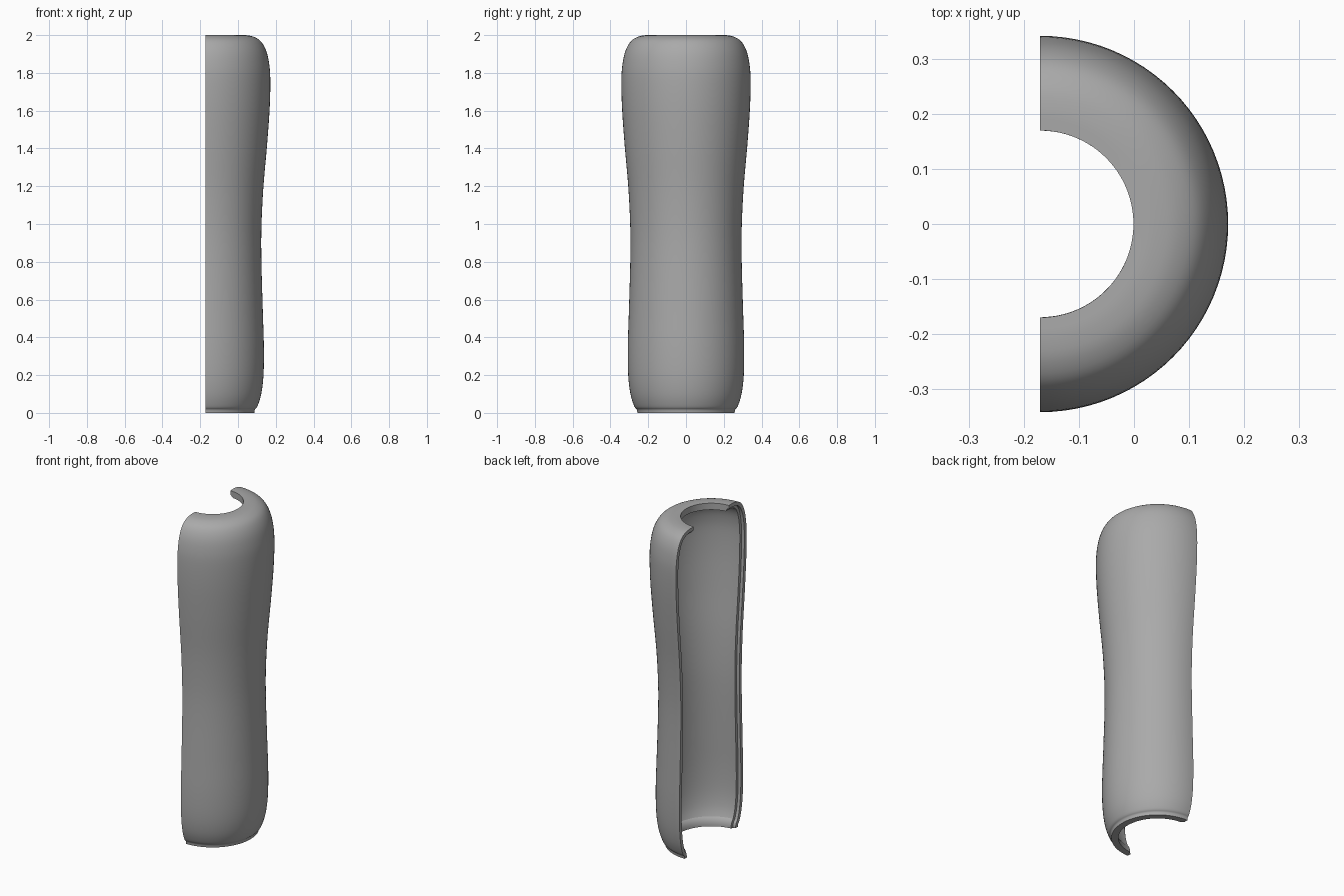
import bpy, bmesh
from math import asin, cos, sin, pi, sqrt
from mathutils import Vector

cube = bpy.data.objects.get("Cube")
if cube:
    bpy.data.objects.remove(cube)

AXIS_X = -0.171      # the shell is half a turn around this line
OUTER_SKIN = 0.022   # thickness of the outer part of the wall
WALL = 0.04          # full wall thickness
REBATE = 0.018       # depth of the step along the inside of the split edge
ARC = 48

# Outer profile as (radius, height), from the top hole to the bottom rim
PROFILE = [(0.17, 2.0), (0.21, 2.0), (0.252, 1.992), (0.291, 1.968), (0.319, 1.92),
           (0.335, 1.855), (0.342, 1.77), (0.339, 1.62), (0.325, 1.42), (0.305, 1.19),
           (0.295, 0.98), (0.295, 0.8), (0.302, 0.55), (0.308, 0.35), (0.306, 0.2),
           (0.294, 0.1), (0.274, 0.035), (0.261, 0.018), (0.257, 0.0)]


def smooth_path(points, steps=4):
    """Catmull-Rom curve through the points."""
    p = [Vector(q) for q in points]
    p = [2 * p[0] - p[1]] + p + [2 * p[-1] - p[-2]]
    path = []
    for a, b, c, d in zip(p, p[1:], p[2:], p[3:]):
        for k in range(steps):
            t = k / steps
            path.append(0.5 * (2 * b + (c - a) * t + (2 * a - 5 * b + 4 * c - d) * t * t
                               + (3 * b - a - 3 * c + d) * t ** 3))
    return path + [p[-2]]


def inset(path, depth):
    """Move the profile inwards, keeping the hole upright and the rim flat."""
    result = []
    for i, q in enumerate(path):
        along = path[min(i + 1, len(path) - 1)] - path[max(i - 1, 0)]
        along.normalize()
        result.append(q + Vector((along.y, -along.x)) * depth)
    result[0] = Vector((path[0].x, path[0].y - depth))
    result[-1].y = 0
    return result


def arc(radius, step_back):
    """Half circle in plan whose ends stop short of the split plane."""
    sweep = pi / 2 - asin(step_back / radius)
    angles = [sweep * (2 * j / ARC - 1) for j in range(ARC + 1)]
    return [(radius * cos(a), radius * sin(a)) for a in angles]


# Plan loops of the stepped wall, stacked along the profile
outer = smooth_path(PROFILE)
bm = bmesh.new()
loops = []
for o, m, i in zip(outer, inset(outer, OUTER_SKIN), inset(outer, WALL)):
    back = sqrt(m.x ** 2 - REBATE ** 2)
    plan = [(x, y, o.y) for x, y in arc(o.x, 0)]
    plan += [(0, m.x, m.y), (REBATE, back, m.y)]
    plan += [(x, y, i.y) for x, y in reversed(arc(i.x, REBATE))]
    plan += [(REBATE, -back, m.y), (0, -m.x, m.y)]
    loops.append([bm.verts.new((x + AXIS_X, y, z)) for x, y, z in plan])

count = len(loops[0])
for upper, lower in zip(loops, loops[1:]):
    for j in range(count):
        k = (j + 1) % count
        bm.faces.new((upper[j], lower[j], lower[k], upper[k]))

# Close the hole edge and the bottom rim
for loop in (loops[0], loops[-1]):
    for j in range(ARC + 2):
        # partner across the wall; both split ends close with one quad
        a, b = j, j + 1
        c, d = (2 * ARC + 3 - b), (2 * ARC + 3 - a)
        if b <= ARC:
            bm.faces.new((loop[a], loop[b], loop[c], loop[d]))
    bm.faces.new([loop[ARC + n] for n in range(4)])
    bm.faces.new([loop[(2 * ARC + 3 + n) % count] for n in range(4)])
bmesh.ops.recalc_face_normals(bm, faces=bm.faces)

mesh = bpy.data.meshes.new("handle_shell")
bm.to_mesh(mesh)
bm.free()
shell = bpy.data.objects.new("handle_shell", mesh)
bpy.context.collection.objects.link(shell)

# Plain grey
grey = bpy.data.materials.new("grey")
grey.use_nodes = True
grey.diffuse_color = (0.4, 0.4, 0.4, 1)
grey.node_tree.nodes["Principled BSDF"].inputs["Base Color"].default_value = (0.4, 0.4, 0.4, 1)
mesh.materials.append(grey)

bpy.ops.object.select_all(action="DESELECT")
shell.select_set(True)
bpy.context.view_layer.objects.active = shell
bpy.ops.object.shade_smooth_by_angle(angle=pi / 6)
